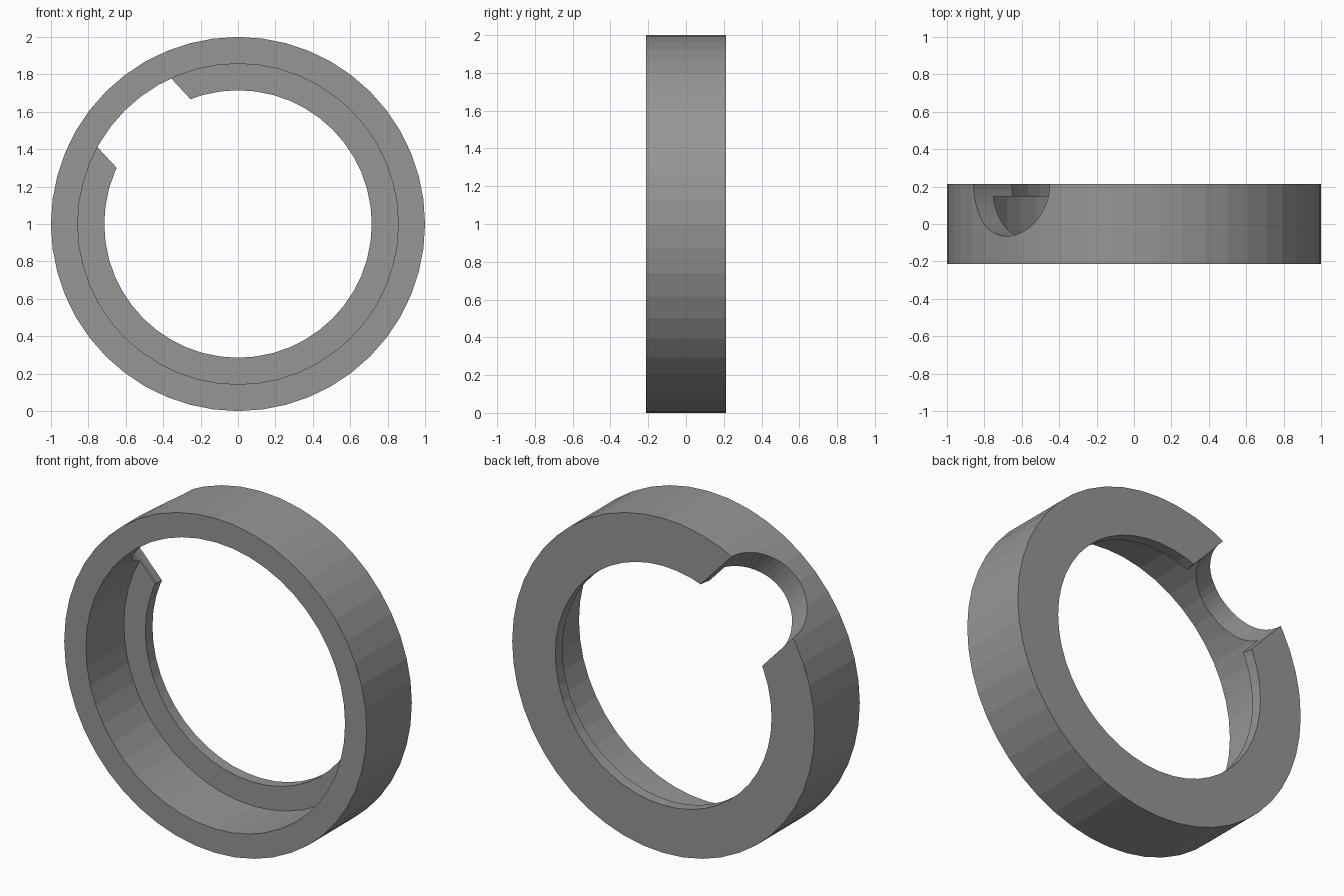
import bpy, bmesh, math
from mathutils import Matrix, Vector

if "Cube" in bpy.data.objects:
    bpy.data.objects.remove(bpy.data.objects["Cube"])

SIDES = 48
HALF = 0.213          # half of the ring depth
LIP_Y = 0.146         # front face of the inner lip
R_OUT, R_BORE, R_LIP = 1.0, 0.857, 0.715

grey = bpy.data.materials.new("warm grey")
grey.diffuse_color = (0.30, 0.31, 0.295, 1)
grey.use_nodes = True
grey.node_tree.nodes["Principled BSDF"].inputs["Base Color"].default_value = grey.diffuse_color


def add_object(name, bm):
    bmesh.ops.recalc_face_normals(bm, faces=bm.faces)
    mesh = bpy.data.meshes.new(name)
    bm.to_mesh(mesh)
    bm.free()
    mesh.materials.append(grey)
    obj = bpy.data.objects.new(name, mesh)
    bpy.context.collection.objects.link(obj)
    return obj


# Ring: stepped profile (radius, y) swept around the y axis
profile = [(R_OUT, -HALF), (R_OUT, HALF), (R_LIP, HALF),
           (R_LIP, LIP_Y), (R_BORE, LIP_Y), (R_BORE, -HALF)]
bm = bmesh.new()
loops = []
for i in range(SIDES):
    a = 2 * math.pi * i / SIDES
    loops.append([bm.verts.new((r * math.cos(a), y, 1 + r * math.sin(a)))
                  for r, y in profile])
n = len(profile)
for i in range(SIDES):
    a, b = loops[i], loops[(i + 1) % SIDES]
    for j in range(n):
        k = (j + 1) % n
        bm.faces.new((a[j], a[k], b[k], b[j]))
ring = add_object("ring", bm)

# Notch: radial half-round cut in the back edge, at the upper left
angle = math.radians(133)
direction = Vector((math.cos(angle), 0, math.sin(angle)))
bm = bmesh.new()
bmesh.ops.create_cone(
    bm, cap_ends=True, segments=SIDES, radius1=0.278, radius2=0.278, depth=0.9,
    matrix=Matrix.Translation(Vector((0, HALF, 1)) + direction * 0.85)
    @ Matrix.Rotation(math.pi / 2 - angle, 4, 'Y'))
cutter = add_object("notch_cutter", bm)
cutter.hide_render = True

cut = ring.modifiers.new("notch", 'BOOLEAN')
cut.operation = 'DIFFERENCE'
cut.solver = 'EXACT'
cut.object = cutter
bpy.context.view_layer.objects.active = ring
bpy.ops.object.modifier_apply(modifier=cut.name)
bpy.data.objects.remove(cutter)
